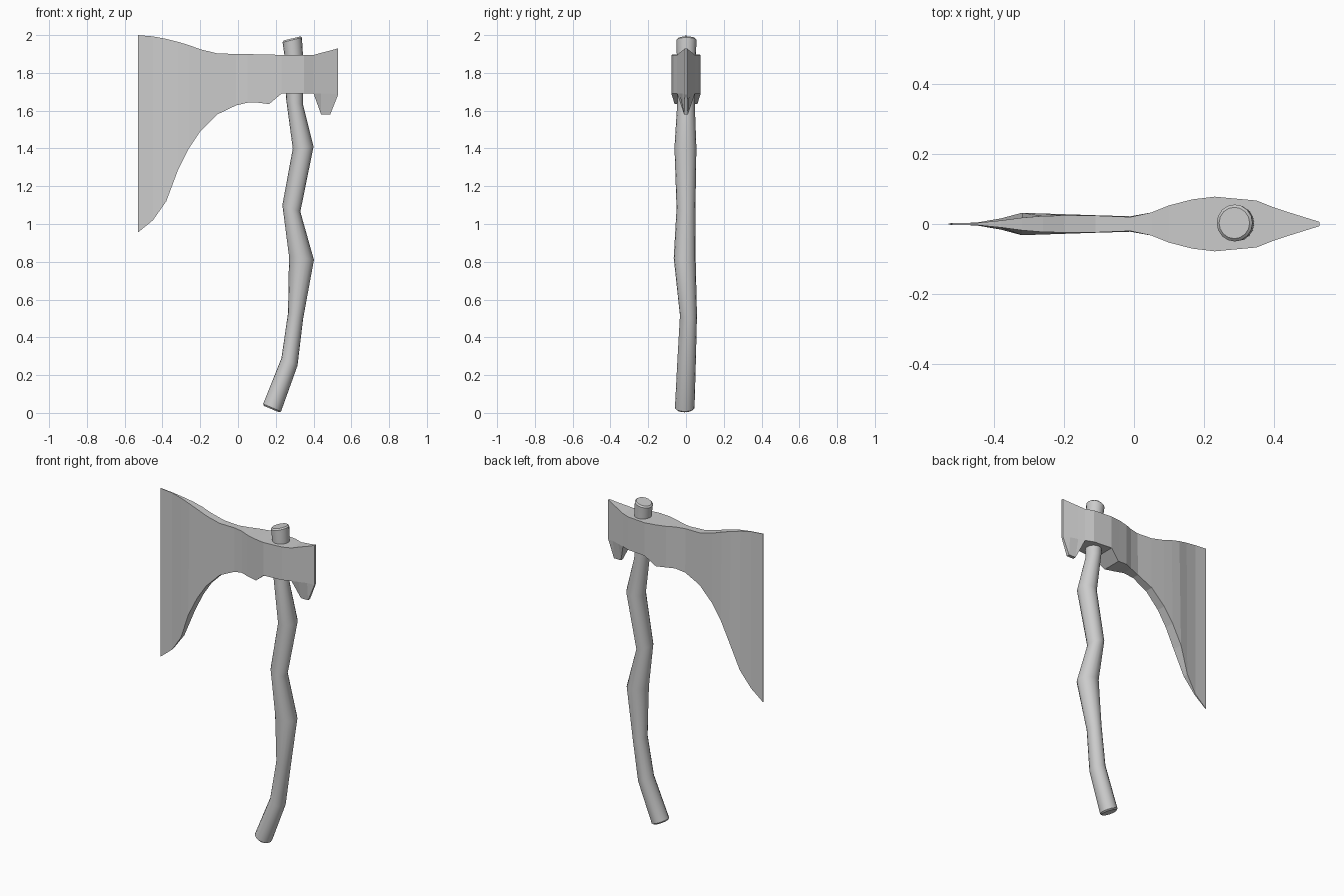
import bpy, bmesh, math
from mathutils import Vector


def make_object(name, bm):
    bmesh.ops.recalc_face_normals(bm, faces=bm.faces)
    mesh = bpy.data.meshes.new(name)
    bm.to_mesh(mesh)
    bm.free()
    obj = bpy.data.objects.new(name, mesh)
    bpy.context.collection.objects.link(obj)
    return obj


def loft(bm, rings):
    # Skin closed rings of equal size and cap both ends
    rings = [[bm.verts.new(p) for p in ring] for ring in rings]
    n = len(rings[0])
    for a, b in zip(rings, rings[1:]):
        for i in range(n):
            j = (i + 1) % n
            bm.faces.new((a[i], a[j], b[j], b[i]))
    return [bm.faces.new(rings[0]), bm.faces.new(rings[-1])]


# Axe head: x, top z, lower z, spike z, half thickness at top, lower, spike
HEAD = [
    (-0.53, 2.00, 0.955, None, 0.002, 0.002),
    (-0.45, 1.993, 1.02, None, 0.003, 0.004),
    (-0.38, 1.98, 1.12, None, 0.010, 0.016),
    (-0.32, 1.965, 1.28, None, 0.018, 0.032),
    (-0.26, 1.947, 1.40, None, 0.023, 0.030),
    (-0.20, 1.925, 1.49, None, 0.024, 0.028),
    (-0.11, 1.903, 1.58, None, 0.024, 0.025),
    (-0.01, 1.90, 1.628, None, 0.020, 0.022),
    (0.05, 1.90, 1.642, None, 0.033, 0.033),
    (0.10, 1.898, 1.643, None, 0.053, 0.053),
    (0.165, 1.897, 1.635, None, 0.070, 0.060),
    (0.23, 1.895, 1.69, None, 0.078, 0.078),
    (0.35, 1.895, 1.69, None, 0.067, 0.067),
    (0.40, 1.895, 1.69, None, 0.047, 0.047),
    (0.44, 1.906, 1.69, 1.58, 0.034, 0.034),
    (0.488, 1.918, 1.69, 1.58, 0.019, 0.019),
    (0.53, 1.93, 1.685, None, 0.006, 0.006),
]
bm = bmesh.new()
rings = []
for x, top, low, tip, ty, ly in HEAD:
    sy = ly if tip is None else 0.01
    tip = low if tip is None else tip
    rings.append([(x, -ty, top), (x, -ly, low), (x, -sy, tip),
                  (x, sy, tip), (x, ly, low), (x, ty, top)])
loft(bm, rings)
bmesh.ops.remove_doubles(bm, verts=bm.verts, dist=0.0005)
make_object("axe_head", bm)

# Crooked handle: left x, left z, right x, right z, centre y, half depth
HANDLE = [
    (0.13, 0.04, 0.225, 0.00, -0.007, 0.052),
    (0.23, 0.29, 0.315, 0.25, 0.003, 0.049),
    (0.265, 0.53, 0.345, 0.50, 0.013, 0.045),
    (0.27, 0.83, 0.402, 0.81, -0.007, 0.058),
    (0.235, 1.10, 0.33, 1.065, 0.0, 0.05),
    (0.29, 1.40, 0.40, 1.41, -0.003, 0.058),
    (0.255, 1.66, 0.345, 1.63, 0.0, 0.046),
    (0.245, 1.90, 0.343, 1.91, 0.002, 0.051),
    (0.235, 1.97, 0.338, 1.995, 0.003, 0.053),
]
SIDES = 16
bm = bmesh.new()
rings = []
for xl, zl, xr, zr, y, depth in HANDLE:
    centre = Vector(((xl + xr) / 2, y, (zl + zr) / 2))
    across = Vector(((xr - xl) / 2, 0, (zr - zl) / 2))
    angles = [math.tau * i / SIDES for i in range(SIDES)]
    rings.append([centre + across * math.cos(a) + Vector((0, depth * math.sin(a), 0))
                  for a in angles])
caps = loft(bm, rings)
rim = [e for f in caps for e in f.edges]
bmesh.ops.bevel(bm, geom=rim, offset=0.008, segments=1, affect='EDGES')
handle = make_object("handle", bm)
bpy.context.view_layer.objects.active = handle
handle.select_set(True)
bpy.ops.object.shade_smooth_by_angle(angle=math.radians(40))
